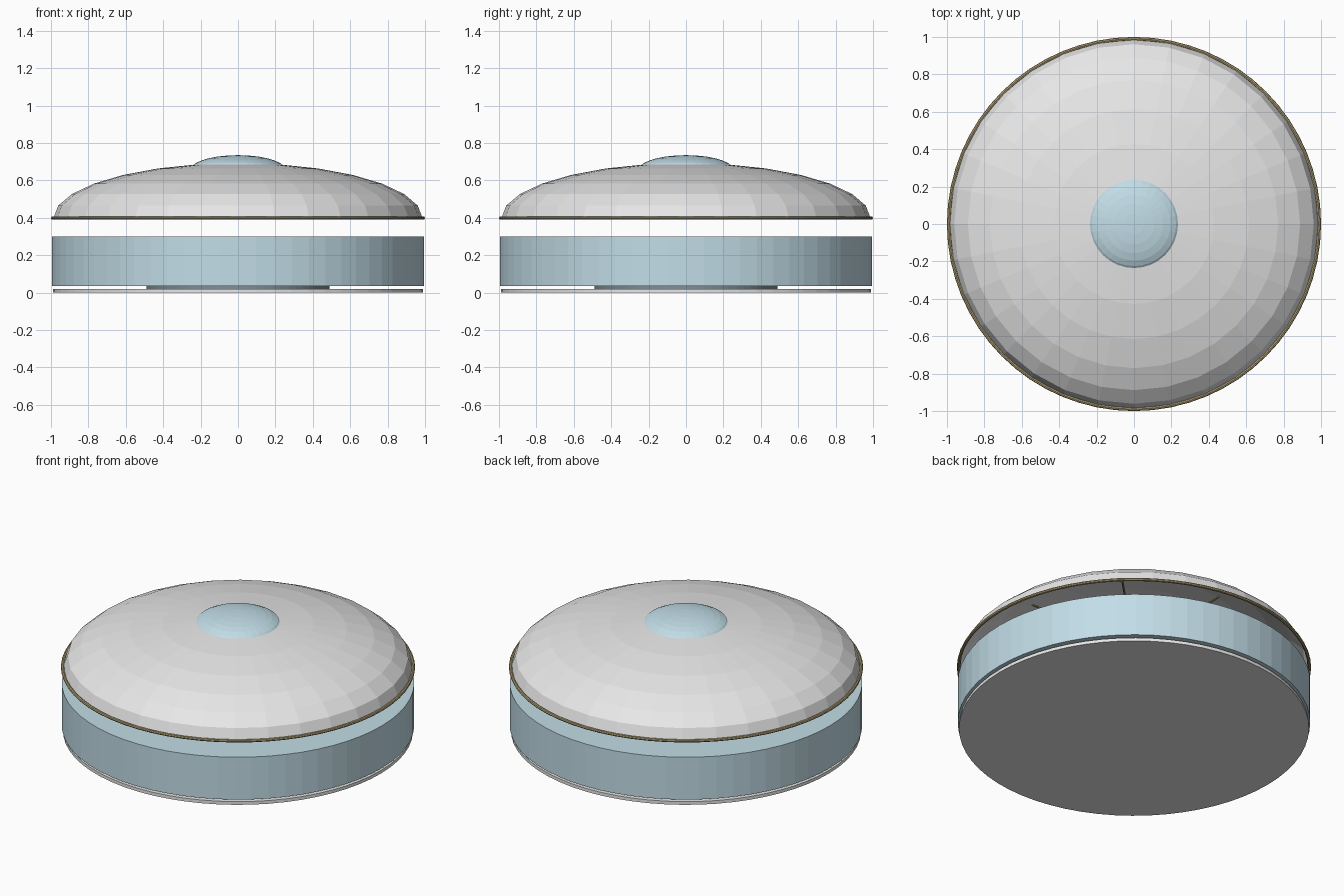
import bpy, bmesh, math
from mathutils import Matrix

if "Cube" in bpy.data.objects:
    bpy.data.objects.remove(bpy.data.objects["Cube"])


def material(name, rgb):
    m = bpy.data.materials.new(name)
    m.diffuse_color = (*rgb, 1)
    m.use_nodes = True
    m.node_tree.nodes["Principled BSDF"].inputs["Base Color"].default_value = m.diffuse_color
    return m


GREY = material("light grey", (0.80, 0.80, 0.80))
BLUE = material("pale blue", (0.56, 0.75, 0.83))
BRASS = material("dull brass", (0.45, 0.36, 0.18))
SLATE = material("slate", (0.22, 0.27, 0.30))


def finish(name, bm, mat):
    bmesh.ops.recalc_face_normals(bm, faces=bm.faces)
    me = bpy.data.meshes.new(name)
    bm.to_mesh(me)
    bm.free()
    me.materials.append(mat)
    ob = bpy.data.objects.new(name, me)
    bpy.context.collection.objects.link(ob)
    return ob


def lathe(name, profile, n, mat, closed=False):
    """Revolve (radius, z) points around z; radius 0 makes a pole."""
    bm = bmesh.new()
    rings = []
    for r, z in profile:
        if r < 1e-6:
            rings.append([bm.verts.new((0, 0, z))] * n)
        else:
            rings.append([bm.verts.new((r * math.cos(2 * math.pi * i / n),
                                        r * math.sin(2 * math.pi * i / n), z))
                          for i in range(n)])
    pairs = list(zip(rings, rings[1:]))
    if closed:
        pairs.append((rings[-1], rings[0]))
    for a, b in pairs:
        for i in range(n):
            j = (i + 1) % n
            bm.faces.new(list(dict.fromkeys((a[i], a[j], b[j], b[i]))))
    return finish(name, bm, mat)


def disc(name, r, z0, z1, n, mat):
    return lathe(name, [(0, z0), (r, z0), (r, z1), (0, z1)], n, mat)


def dome(name, r, z, h, steps, n, mat):
    prof = [(r * math.cos(k * math.pi / 2 / steps) if k < steps else 0,
             z + h * math.sin(k * math.pi / 2 / steps)) for k in range(steps + 1)]
    return lathe(name, prof, n, mat)


# base plate, pedestal and drum
disc("base_plate", 0.988, 0.0, 0.02, 64, GREY)
disc("pedestal", 0.49, 0.02, 0.036, 64, SLATE)
disc("drum", 0.995, 0.036, 0.30, 64, BLUE)

# faceted roof shell and cap
dome("roof_dome", 0.986, 0.40, 0.293, 7, 32, GREY)
dome("roof_cap", 0.25, 0.66, 0.075, 7, 32, BLUE)

# rim hoop
lathe("rim_hoop", [(0.990 + 0.010 * math.cos(a * math.pi / 4),
                    0.399 + 0.009 * math.sin(a * math.pi / 4)) for a in range(8)],
      64, BRASS, closed=True)

# four thin crossing bars inside the roof, giving eight spokes
bm = bmesh.new()
for k in range(4):
    bmesh.ops.create_cone(
        bm, cap_ends=True, segments=8, radius1=0.006, radius2=0.006, depth=1.5,
        matrix=Matrix.Translation((0, 0, 0.527)) @ Matrix.Rotation(k * math.pi / 4, 4, 'Z')
        @ Matrix.Rotation(math.pi / 2, 4, 'Y'))
finish("roof_spokes", bm, BRASS)
